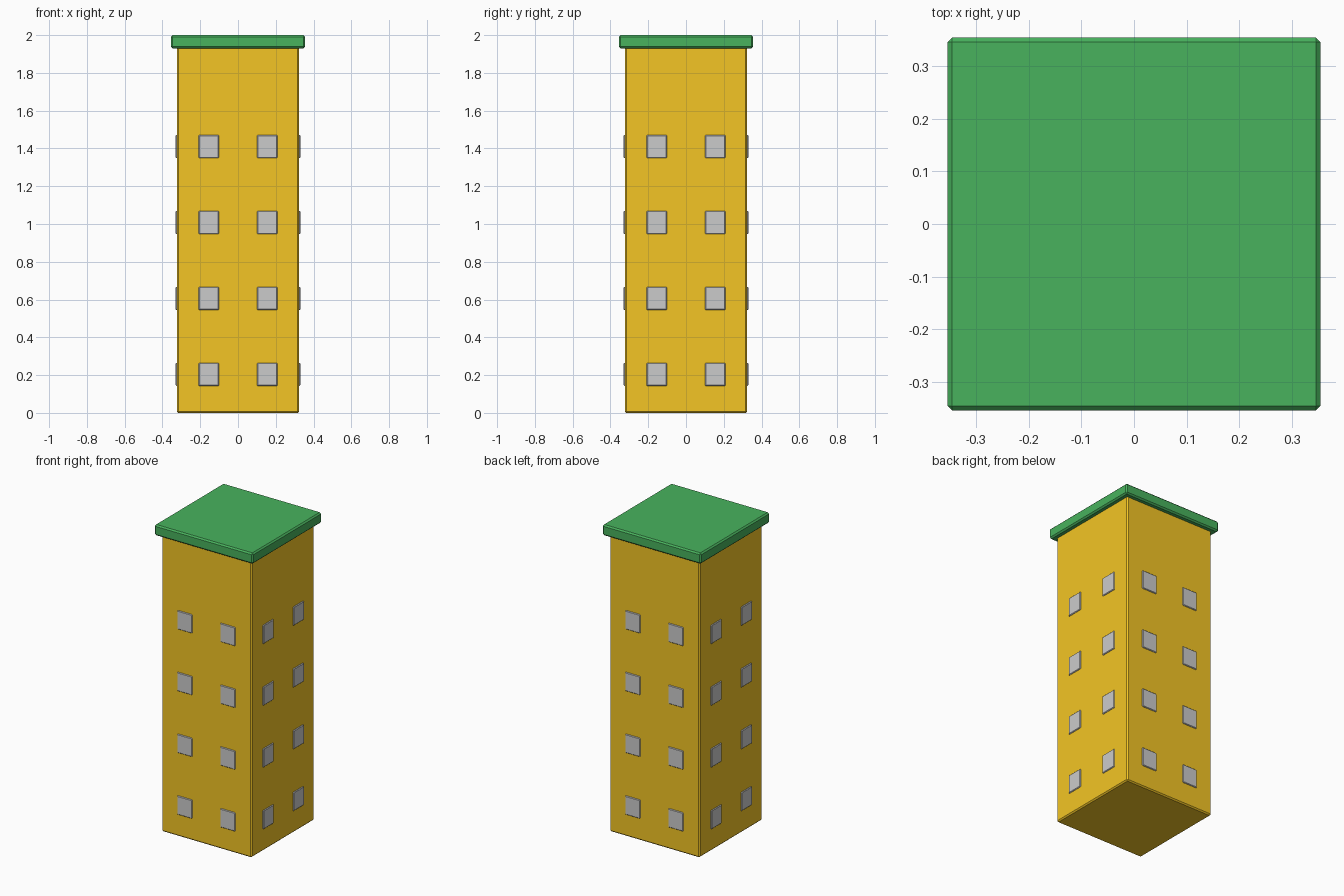
import bpy
from math import pi
from mathutils import Matrix, Vector

if "Cube" in bpy.data.objects:
    bpy.data.objects.remove(bpy.data.objects["Cube"])


def material(name, color):
    m = bpy.data.materials.new(name)
    m.diffuse_color = color
    m.use_nodes = True
    m.node_tree.nodes["Principled BSDF"].inputs["Base Color"].default_value = m.diffuse_color
    return m


def box(name, size, centre, bevel, mat=None, turn=0.0):
    """Chamfered box; turn rotates it about the tower axis."""
    rot = Matrix.Rotation(turn, 4, 'Z')
    bpy.ops.mesh.primitive_cube_add(size=1, location=rot @ Vector(centre),
                                    rotation=(0, 0, turn))
    ob = bpy.context.object
    ob.name = name
    ob.scale = size
    bpy.ops.object.transform_apply(location=False, rotation=False, scale=True)
    mod = ob.modifiers.new("chamfer", 'BEVEL')
    mod.width = bevel
    mod.segments = 1
    if mat:
        ob.data.materials.append(mat)
    return ob


yellow = material("yellow_wall", (0.90, 0.56, 0.018, 1))
green = material("green_roof", (0.065, 0.448, 0.11, 1))

# Tower block and overhanging flat roof
box("tower_wall", (0.648, 0.648, 1.94), (0, 0, 0.97), 0.008, yellow)
box("roof_slab", (0.71, 0.71, 0.07), (0, 0, 1.965), 0.009, green)

# Two columns of four windows on each side
for side, label in enumerate(("front", "right", "back", "left")):
    for floor in range(4):
        for x in (-0.155, 0.155):
            box(f"{label}_window", (0.108, 0.03, 0.122),
                (x, -0.315, 0.204 + 0.402 * floor), 0.004,
                turn=side * pi / 2)
